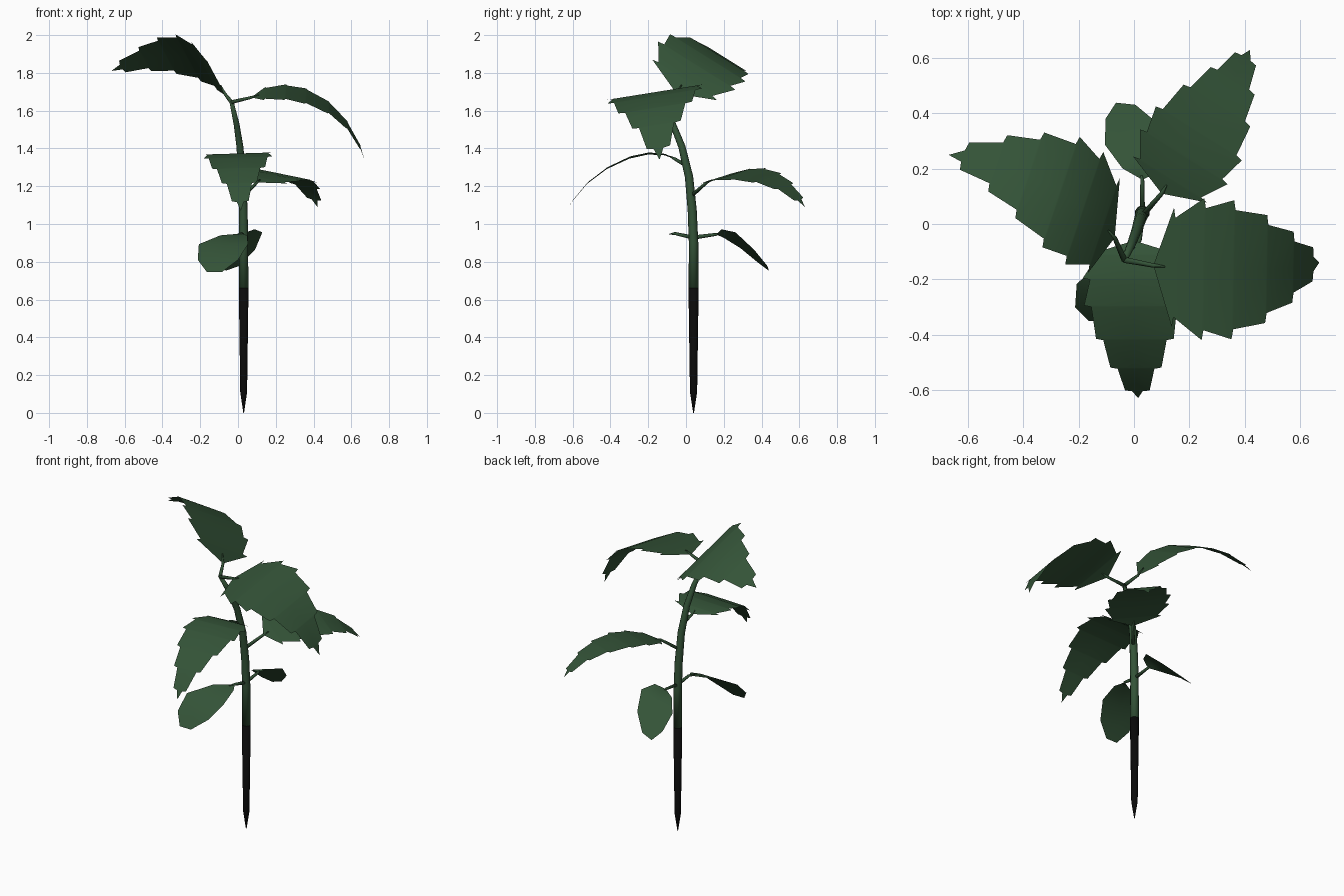
import bpy
import bmesh
from mathutils import Vector

cube = bpy.data.objects.get("Cube")
if cube:
    bpy.data.objects.remove(cube, do_unlink=True)


def material(name, color):
    mat = bpy.data.materials.new(name)
    mat.use_nodes = True
    mat.diffuse_color = color
    bsdf = next(n for n in mat.node_tree.nodes if n.type == 'BSDF_PRINCIPLED')
    bsdf.inputs["Base Color"].default_value = color
    bsdf.inputs["Roughness"].default_value = 0.9
    return mat


green = material("leaf green", (0.034, 0.087, 0.039, 1))
black = material("black", (0.003, 0.003, 0.003, 1))


def finish(bm, name, mat):
    mesh = bpy.data.meshes.new(name)
    bm.to_mesh(mesh)
    bm.free()
    mesh.materials.append(mat)
    for poly in mesh.polygons:
        poly.use_smooth = True
    obj = bpy.data.objects.new(name, mesh)
    bpy.context.scene.collection.objects.link(obj)
    return obj


def tube(name, path, radii, mat, sides=10):
    """Round tube through the path points, closed at both ends."""
    path = [Vector(p) for p in path]
    bm = bmesh.new()
    rings = []
    for i, p in enumerate(path):
        along = path[min(i + 1, len(path) - 1)] - path[max(i - 1, 0)]
        turn = Vector((0, 0, 1)).rotation_difference(along)
        ring = bmesh.ops.create_circle(bm, segments=sides, radius=radii[i])["verts"]
        for v in ring:
            v.co = turn @ v.co + p
        rings.append(ring)
    for a, b in zip(rings, rings[1:]):
        for k in range(sides):
            n = (k + 1) % sides
            bm.faces.new((a[k], a[n], b[n], b[k]))
    bm.faces.new(rings[0])
    bm.faces.new(rings[-1])
    bmesh.ops.recalc_face_normals(bm, faces=bm.faces)
    return finish(bm, name, mat)


def along_rib(pts, t):
    """Cubic curve passing through four evenly spaced rib points."""
    result = Vector()
    for i, p in enumerate(pts):
        weight = 1.0
        for j in range(4):
            if j != i:
                weight *= (3 * t - j) / (i - j)
        result += Vector(p) * weight
    return result


def leaf(name, rib, side, half_width, outline, joint):
    """Bent blade with a straight cross-section, plus its thin stalk."""
    side = Vector(side).normalized() * half_width
    bm = bmesh.new()
    rows = []
    for t, w in outline:
        mid = along_rib(rib, t)
        rows.append([bm.verts.new(mid + side * w * s) for s in (-1, 0, 1)])
    for a, b in zip(rows, rows[1:]):
        for k in (0, 1):
            bm.faces.new((a[k], a[k + 1], b[k + 1], b[k]))
    bmesh.ops.remove_doubles(bm, verts=bm.verts, dist=0.0005)
    bm.normal_update()
    if sum(f.normal.z for f in bm.faces) < 0:
        bmesh.ops.reverse_faces(bm, faces=bm.faces)
    finish(bm, name, green)
    tube(name + "_stalk", [joint, rib[0], along_rib(rib, 0.06)],
         [0.011, 0.008, 0.003], green, 6)


# Outlines: position along the rib and relative half width
toothed = [(0, 0)]
for t, w in ((.1, .84), (.25, 1), (.4, .98), (.58, .76), (.75, .5), (.92, .24)):
    toothed += [(t, w), (t + 0.008, w - 0.14)]
toothed.append((1, 0))
rounded = [(0, 0), (.13, .55), (.42, 1), (.76, .82), (1, .3)]

# Pointed black stake and the curved stem above it
tube("stake", [(.03, .04, 0), (.03, .04, .11), (.03, .04, .66)],
     [0.002, 0.019, 0.027], black)
tube("stem",
     [(.03, .04, .655), (.03, .04, .9), (.028, .033, 1.07), (.022, .016, 1.25),
      (.01, -.022, 1.41), (-.008, -.07, 1.53), (-.035, -.13, 1.65)],
     [.026, .025, .024, .022, .019, .016, .011], green)

# Large toothed leaves
stem_tip = (-.035, -.13, 1.645)
leaf("top_right_leaf",
     [(-.07, -.05, 1.69), (-.225, .09, 1.865), (-.435, .2, 1.885), (-.67, .25, 1.81)],
     (-.27, -.8, .5), .25, toothed, stem_tip)
leaf("top_left_leaf",
     [(.07, -.15, 1.67), (.31, -.165, 1.69), (.53, -.16, 1.575), (.67, -.14, 1.34)],
     (.02, 1, .16), .26, toothed, stem_tip)
leaf("front_leaf",
     [(0, -.06, 1.345), (0, -.25, 1.365), (.005, -.47, 1.26), (.015, -.63, 1.07)],
     (1, 0, .03), .185, toothed, (.015, 0, 1.31))
leaf("back_leaf",
     [(.1, .11, 1.22), (.21, .29, 1.265), (.33, .475, 1.225), (.42, .63, 1.09)],
     (.83, -.52, -.17), .19, toothed, (.03, .03, 1.15))

# Small rounded lower leaves
leaf("lower_front_leaf",
     [(.02, -.06, .95), (-.065, -.19, .91), (-.1, -.28, .835), (-.125, -.35, .745)],
     (1, 0, 0), .13, rounded, (.03, .03, .93))
leaf("lower_back_leaf",
     [(.03, .16, .945), (.015, .25, .93), (0, .345, .855), (-.03, .435, .765)],
     (.93, -.1, .33), .125, rounded, (.03, .05, .93))
